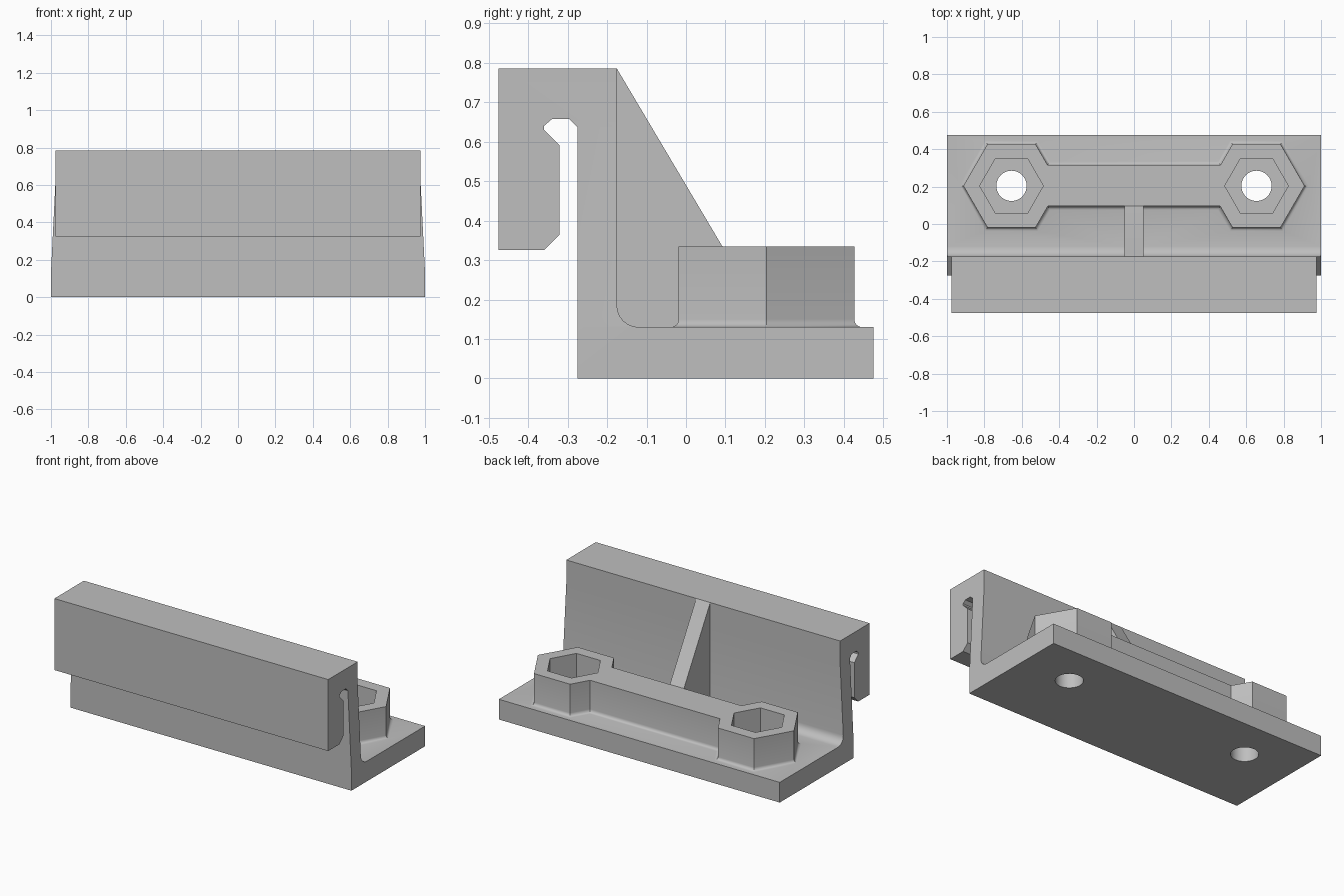
import bpy, bmesh, math

if "Cube" in bpy.data.objects:
    bpy.data.objects.remove(bpy.data.objects["Cube"])

PLATE, BOSS_TOP = 0.13, 0.335      # top of the base plate, top of the nut bosses
HOLE_X, HOLE_Y = 0.655, 0.204      # bolt centres (mirrored in x)

grey = bpy.data.materials.new("light grey")
grey.diffuse_color = (0.52, 0.52, 0.52, 1)
grey.use_nodes = True
grey.node_tree.nodes["Principled BSDF"].inputs["Base Color"].default_value = grey.diffuse_color


def make(name, bm):
    bmesh.ops.recalc_face_normals(bm, faces=bm.faces)
    me = bpy.data.meshes.new(name)
    bm.to_mesh(me)
    bm.free()
    me.materials.append(grey)
    ob = bpy.data.objects.new(name, me)
    bpy.context.collection.objects.link(ob)
    return ob


def loft(name, rings):
    """Closed solid through a stack of rings with equal point counts."""
    bm = bmesh.new()
    vs = [[bm.verts.new(p) for p in ring] for ring in rings]
    n = len(vs[0])
    for a, b in zip(vs, vs[1:]):
        for i in range(n):
            j = (i + 1) % n
            bm.faces.new((a[i], a[j], b[j], b[i]))
    bm.faces.new(vs[0])
    bm.faces.new(vs[-1])
    return make(name, bm)


def ngon(x, y, z, r, n):
    return [(x + r * math.cos(math.tau * i / n), y + r * math.sin(math.tau * i / n), z)
            for i in range(n)]


def box_ring(hx, y0, y1, z):
    return [(-hx, y0, z), (hx, y0, z), (hx, y1, z), (-hx, y1, z)]


def fillet_levels(r=0.02, steps=4):
    """(offset, z) pairs of a side wall that flares into the plate."""
    out = [(r, PLATE - 0.04)]
    for i in range(steps + 1):
        t = math.pi / 2 * i / steps
        out.append((r * (1 - math.sin(t)), PLATE + r * (1 - math.cos(t))))
    return out + [(0, BOSS_TOP)]


def boolean(target, other, op):
    mod = target.modifiers.new(op, 'BOOLEAN')
    mod.operation, mod.solver, mod.object = op, 'EXACT', other
    bpy.context.view_layer.objects.active = target
    bpy.ops.object.modifier_apply(modifier=mod.name)
    bpy.data.objects.remove(other)


# Bracket: base plate, wall with slightly tapered ends, and hanging hook lip
arc = [(-0.12 - 0.055 * math.sin(math.pi / 2 * i / 6),
        0.185 - 0.055 * math.cos(math.pi / 2 * i / 6)) for i in range(7)]
profile = [(-0.275, 0), (0.475, 0), (0.475, PLATE)] + arc + [
    (-0.175, 0.637), (-0.175, 0.785), (-0.475, 0.785), (-0.475, 0.325),
    (-0.36, 0.325), (-0.32, 0.365), (-0.32, 0.59), (-0.36, 0.63), (-0.36, 0.64),
    (-0.34, 0.657), (-0.295, 0.657), (-0.275, 0.637), (-0.275, PLATE)]


def half_width(y, z):
    if y < -0.28:
        return 0.975
    return 1 - 0.025 * min(1, max(0, (z - PLATE) / (0.637 - PLATE)))


bm = bmesh.new()
left, right = [[bm.verts.new((s * half_width(y, z), y, z)) for y, z in profile]
               for s in (-1, 1)]
count = len(profile)
for i in range(count):
    j = (i + 1) % count
    bm.faces.new((left[i], left[j], right[j], right[i]))
for side in (left, right):
    for cap in ([0, 1, 2, 3, 22], [22, *range(3, 11), 21], [21, *range(10, 21)]):
        bm.faces.new([side[i] for i in cap])
bracket = make("bracket", bm)

# Bar joining the two bosses
bar = loft("joining_bar", [box_ring(0.5, 0.095 - d, 0.315 + d, z) for d, z in fillet_levels()])
boolean(bracket, bar, 'UNION')

# Hexagonal nut bosses
for s in (-1, 1):
    boss = loft("nut_boss", [ngon(s * HOLE_X, HOLE_Y, z, 0.257 + d / math.cos(math.pi / 6), 6)
                             for d, z in fillet_levels()])
    boolean(bracket, boss, 'UNION')

# Sloping rib between wall and bar
rib_side = [(-0.2, 0.1), (0.12, 0.1), (0.12, 0.3), (0.092, BOSS_TOP),
            (-0.175, 0.785), (-0.2, 0.785)]
rib = loft("rib", [[(x, y, z) for y, z in rib_side] for x in (-0.05, 0.05)])
boolean(bracket, rib, 'UNION')

# Hex nut pockets and bolt holes
for s in (-1, 1):
    pocket = loft("pocket_cutter", [ngon(s * HOLE_X, HOLE_Y, z, 0.17, 6) for z in (PLATE, 0.5)])
    boolean(bracket, pocket, 'DIFFERENCE')
    hole = loft("hole_cutter", [ngon(s * HOLE_X, HOLE_Y, z, 0.081, 40) for z in (-0.1, 0.2)])
    boolean(bracket, hole, 'DIFFERENCE')

bpy.ops.object.select_all(action='DESELECT')
bracket.select_set(True)
bpy.context.view_layer.objects.active = bracket
bpy.ops.object.shade_smooth_by_angle(angle=math.radians(28))
